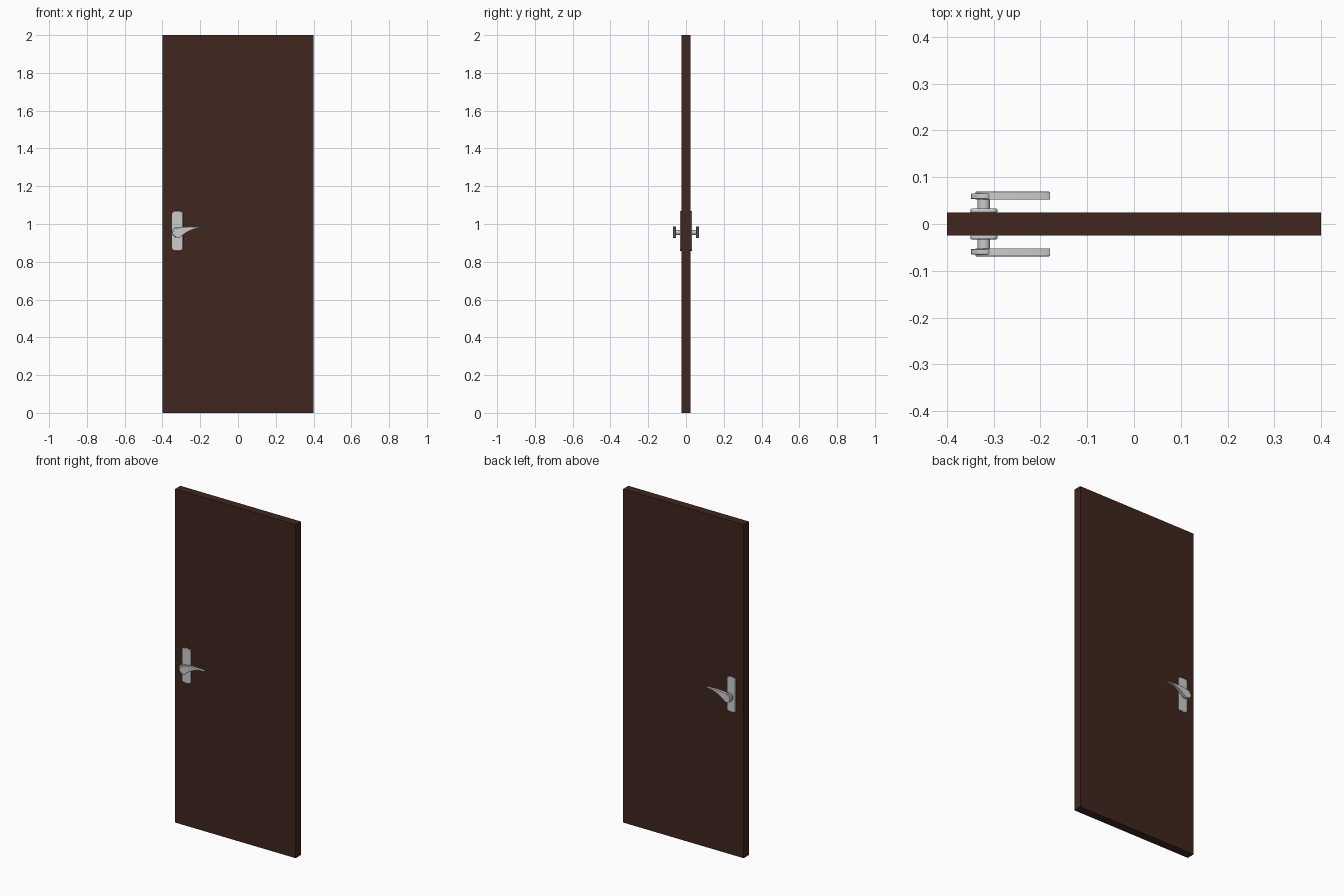
import bpy, bmesh, math
from mathutils import Vector
from mathutils.geometry import interpolate_bezier

if "Cube" in bpy.data.objects:
    bpy.data.objects.remove(bpy.data.objects["Cube"])


def prism(name, pts, y0, y1, bevel=0.0, mirror=True):
    """Extrude an (x, z) outline from y0 to y1, optionally mirrored to the back face."""
    bm = bmesh.new()
    face = bm.faces.new([bm.verts.new((x, y0, z)) for x, z in pts])
    new = bmesh.ops.extrude_face_region(bm, geom=[face])["geom"]
    verts = [v for v in new if isinstance(v, bmesh.types.BMVert)]
    bmesh.ops.translate(bm, verts=verts, vec=(0, y1 - y0, 0))
    bmesh.ops.recalc_face_normals(bm, faces=bm.faces)
    mesh = bpy.data.meshes.new(name)
    bm.to_mesh(mesh)
    bm.free()
    ob = bpy.data.objects.new(name, mesh)
    bpy.context.collection.objects.link(ob)
    bpy.ops.object.select_all(action='DESELECT')
    ob.select_set(True)
    bpy.context.view_layer.objects.active = ob
    if mirror:
        bpy.ops.object.shade_smooth_by_angle(angle=math.radians(35))
    if bevel:
        mod = ob.modifiers.new("edge_round", 'BEVEL')
        mod.width, mod.segments = bevel, 2
        mod.limit_method, mod.angle_limit = 'ANGLE', math.radians(50)
    if mirror:
        mod = ob.modifiers.new("both_sides", 'MIRROR')
        mod.use_axis = (False, True, False)
    return ob


def arc(cx, cz, r, a0, a1, n):
    return [(cx + r * math.cos(math.radians(a0 + (a1 - a0) * i / n)),
             cz + r * math.sin(math.radians(a0 + (a1 - a0) * i / n))) for i in range(n + 1)]


def curve(a, b, c, d, n=12):
    return [(p.x, p.y) for p in interpolate_bezier(*[Vector(q) for q in (a, b, c, d)], n)]


# Door leaf
door = prism("door_panel", [(-.4, 0), (.4, 0), (.4, 2), (-.4, 2)], -.025, .025, mirror=False)
wood = bpy.data.materials.new("dark_wood")
wood.diffuse_color = (0.05, 0.019, 0.013, 1)
wood.use_nodes = True
wood.node_tree.nodes["Principled BSDF"].inputs["Base Color"].default_value = wood.diffuse_color
door.data.materials.append(wood)

# Back plate with gently arched ends
cx, cz = -.321, .955
hw, top, bottom, r = .029, 1.069, .857, .010
plate = []
for x, z, a in ((cx + hw - r, top - r - .003, 0), (cx - hw + r, top - r - .003, 90),
                (cx - hw + r, bottom + r + .003, 180), (cx + hw - r, bottom + r + .003, 270)):
    plate += arc(x, z, r, a, a + 90, 6)
    if a == 0:
        plate.append((cx, top))
    elif a == 180:
        plate.append((cx, bottom))
prism("handle_plate", plate, -.033, -.024, .003)

# Spindle neck and round hub
prism("handle_neck", arc(cx, cz, .0135, 0, 345, 23), -.056, -.030)
prism("handle_hub", arc(cx, cz, .0275, 0, 352.5, 47), -.065, -.053, .002)

# Tapering, upward-swept lever
lever = curve((-.338, .962), (-.325, .988), (-.27, .988), (-.182, .983))
lever += curve((-.179, .981), (-.235, .977), (-.265, .965), (-.298, .936))
lever += curve((-.308, .929), (-.325, .922), (-.340, .935), (-.339, .957), 8)
prism("handle_lever", lever, -.069, -.052, .0015)
